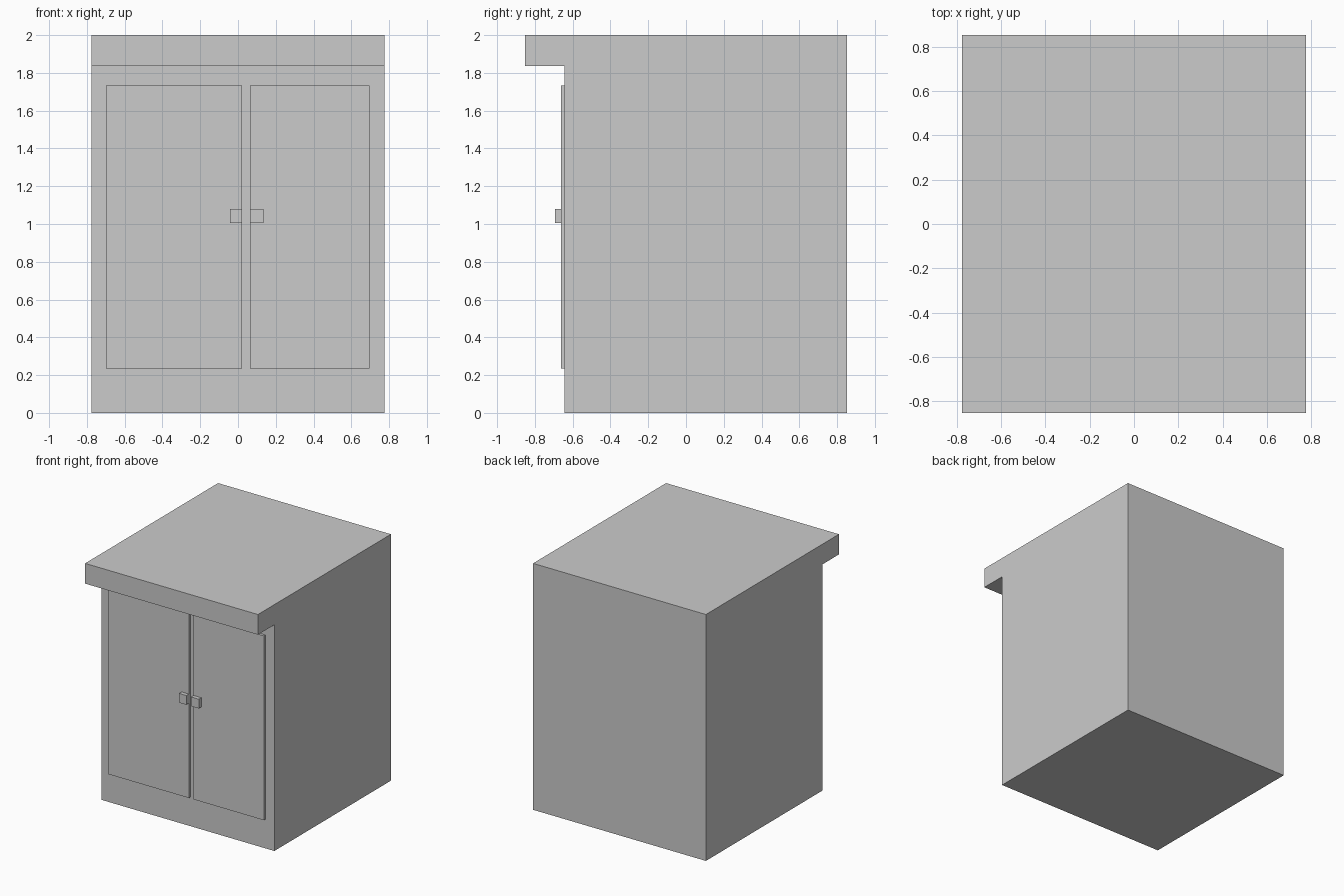
import bpy, bmesh

if "Cube" in bpy.data.objects:
    bpy.data.objects.remove(bpy.data.objects["Cube"])


def make_object(name, bm):
    bmesh.ops.recalc_face_normals(bm, faces=bm.faces)
    mesh = bpy.data.meshes.new(name)
    bm.to_mesh(mesh)
    bm.free()
    obj = bpy.data.objects.new(name, mesh)
    bpy.context.collection.objects.link(obj)
    return obj


def extrude_profile(name, profile, x0, x1):
    """Extrude a closed (y, z) outline along x."""
    bm = bmesh.new()
    face = bm.faces.new([bm.verts.new((x0, y, z)) for y, z in profile])
    new = bmesh.ops.extrude_face_region(bm, geom=[face])["geom"]
    verts = [v for v in new if isinstance(v, bmesh.types.BMVert)]
    bmesh.ops.translate(bm, verts=verts, vec=(x1 - x0, 0, 0))
    return make_object(name, bm)


def box(name, x, y, z):
    """Box from (min, max) ranges on each axis."""
    return extrude_profile(
        name, [(y[0], z[0]), (y[1], z[0]), (y[1], z[1]), (y[0], z[1])], *x)


BACK, FRONT, LIP = 0.853, -0.642, -0.853
DOOR_FRONT, HANDLE_FRONT = -0.662, -0.694

# Cabinet body with overhanging top, one L-shaped side profile
extrude_profile("cabinet_body", [
    (BACK, 0), (BACK, 2), (LIP, 2), (LIP, 1.836), (FRONT, 1.836), (FRONT, 0),
], -0.776, 0.776)

# Doors and their handles at the meeting edges
for side, door_x, handle_x in (
    ("left", (-0.699, 0.022), (-0.042, 0.022)),
    ("right", (0.063, 0.695), (0.063, 0.134)),
):
    box(side + "_door", door_x, (DOOR_FRONT, FRONT), (0.236, 1.732))
    box(side + "_handle", handle_x, (HANDLE_FRONT, DOOR_FRONT), (1.005, 1.08))
